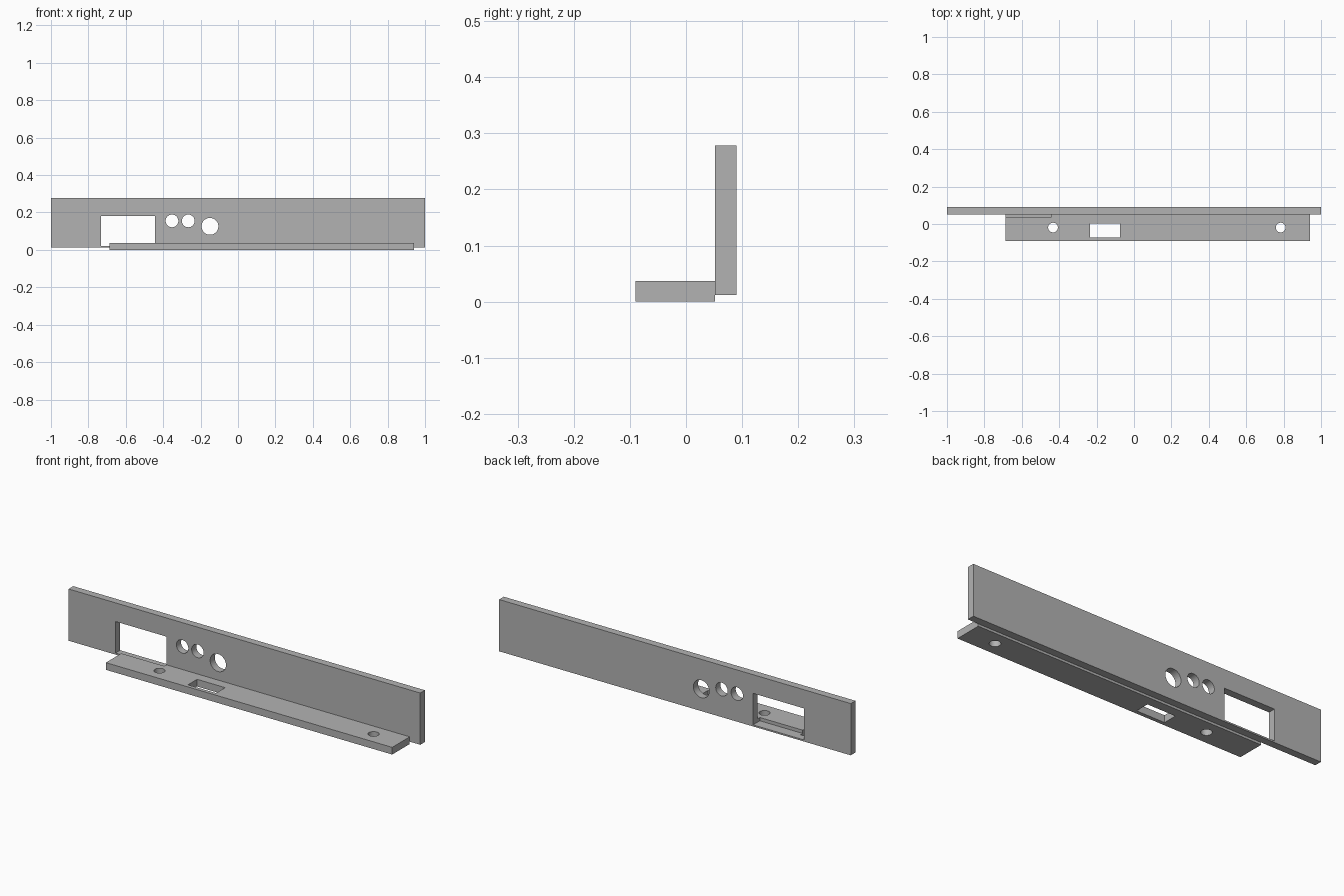
import bpy
from math import pi, radians

cube = bpy.data.objects.get("Cube")
if cube:
    bpy.data.objects.remove(cube, do_unlink=True)

grey = bpy.data.materials.new("plain grey")
grey.use_nodes = True
grey.diffuse_color = (0.45, 0.45, 0.45, 1)
grey.node_tree.nodes["Principled BSDF"].inputs["Base Color"].default_value = grey.diffuse_color


def box(name, x, y, z):
    """Box from (low, high) pairs."""
    mid = [(a + b) / 2 for a, b in (x, y, z)]
    bpy.ops.mesh.primitive_cube_add(size=1, location=mid)
    ob = bpy.context.object
    ob.name = name
    ob.scale = [b - a for a, b in (x, y, z)]
    bpy.ops.object.transform_apply(location=False, rotation=False, scale=True)
    ob.data.materials.append(grey)
    return ob


def drill(name, location, radius, along_y=False):
    bpy.ops.mesh.primitive_cylinder_add(
        vertices=48, radius=radius, depth=0.2, location=location,
        rotation=(pi / 2 if along_y else 0, 0, 0))
    ob = bpy.context.object
    ob.name = name
    ob.data.materials.append(grey)
    return ob


def cut(target, cutters):
    bpy.ops.object.select_all(action="DESELECT")
    bpy.context.view_layer.objects.active = target
    target.select_set(True)
    for c in cutters:
        mod = target.modifiers.new(c.name, "BOOLEAN")
        mod.operation = "DIFFERENCE"
        mod.solver = "EXACT"
        mod.object = c
        bpy.ops.object.modifier_apply(modifier=mod.name)
        bpy.data.objects.remove(c, do_unlink=True)
    bpy.ops.object.shade_smooth_by_angle(angle=radians(30))


JOINT = 0.052      # plane where the two plates meet
WINDOW_L, WINDOW_R, SILL = -0.733, -0.444, 0.02

# Upright plate with a window and three round holes
upright = box("upright_plate", (-1, 1), (JOINT, 0.09), (0.012, 0.278))
cutters = [box("window_cutter", (WINDOW_L, WINDOW_R), (0, 0.2), (SILL, 0.182))]
for x, z, r in ((-0.353, 0.155, 0.034), (-0.266, 0.155, 0.034), (-0.15, 0.126, 0.045)):
    cutters.append(drill("hole_cutter", (x, 0.07, z), r, along_y=True))
cut(upright, cutters)

# Flat mounting flange with a slot, two screw holes and a rebate behind the window
flange = box("mounting_flange", (-0.688, 0.94), (-0.09, JOINT), (0, 0.037))
cutters = [
    box("slot_cutter", (-0.235, -0.075), (-0.071, 0.003), (-0.1, 0.1)),
    box("rebate_cutter", (WINDOW_L, WINDOW_R), (0.035, 0.1), (SILL, 0.1)),
]
for x in (-0.433, 0.784):
    cutters.append(drill("screw_cutter", (x, -0.019, 0.02), 0.026))
cut(flange, cutters)
